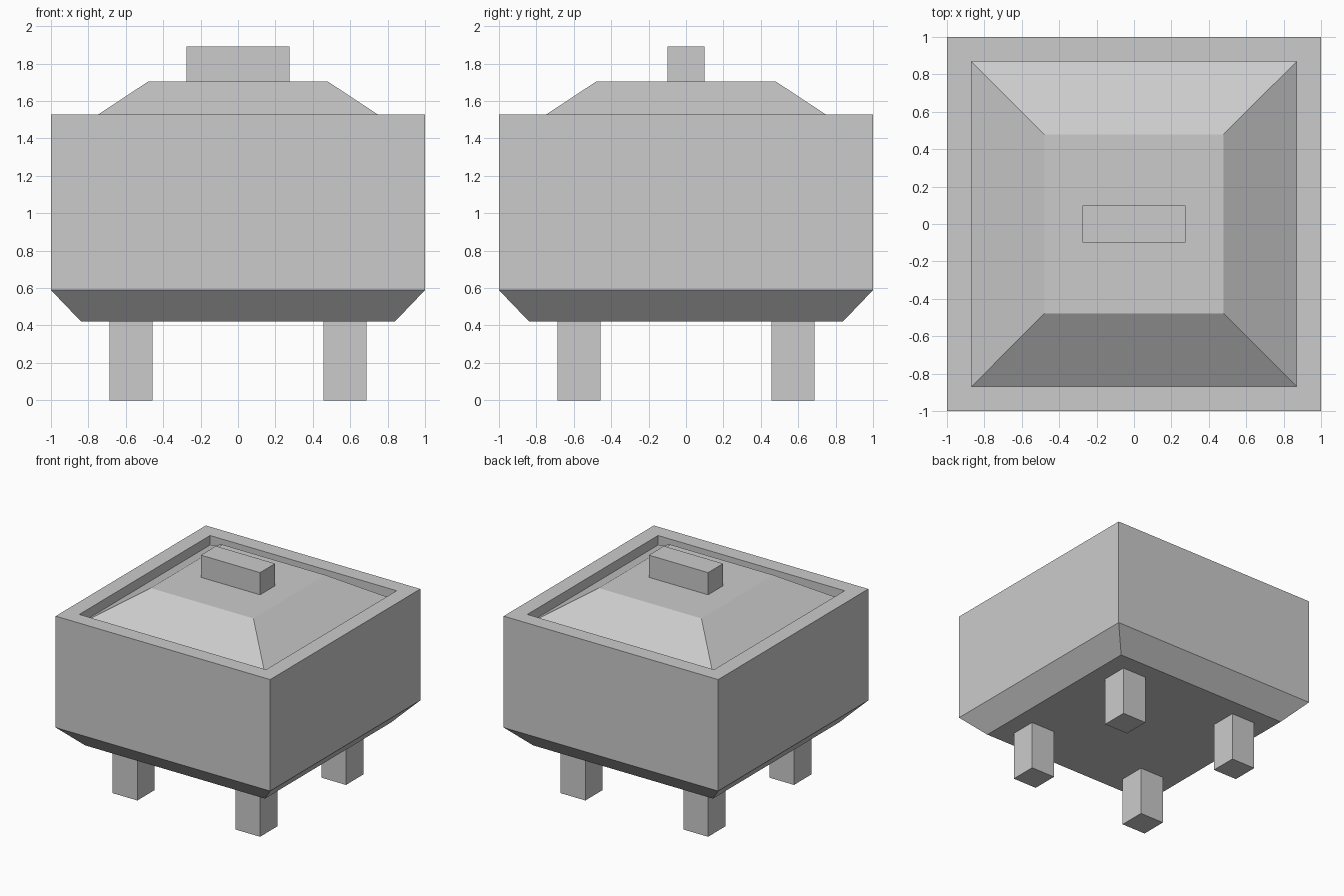
import bpy, bmesh

if "Cube" in bpy.data.objects:
    bpy.data.objects.remove(bpy.data.objects["Cube"])


def add_object(name, bm):
    bmesh.ops.recalc_face_normals(bm, faces=bm.faces[:])
    mesh = bpy.data.meshes.new(name)
    bm.to_mesh(mesh)
    bm.free()
    obj = bpy.data.objects.new(name, mesh)
    bpy.context.collection.objects.link(obj)
    return obj


def square_loft(name, profile, cap_bottom=False, cap_top=False):
    """Stack square rings given as (half width, z) and bridge them."""
    bm = bmesh.new()
    corners = ((-1, -1), (1, -1), (1, 1), (-1, 1))
    rings = [[bm.verts.new((sx * r, sy * r, z)) for sx, sy in corners]
             for r, z in profile]
    for a, b in zip(rings, rings[1:]):
        for i in range(4):
            j = (i + 1) % 4
            bm.faces.new((a[i], a[j], b[j], b[i]))
    if cap_bottom:
        bm.faces.new(rings[0][::-1])
    if cap_top:
        bm.faces.new(rings[-1])
    return add_object(name, bm)


def box(name, center, size):
    bm = bmesh.new()
    bmesh.ops.create_cube(bm, size=1)
    bmesh.ops.scale(bm, vec=size, verts=bm.verts)
    obj = add_object(name, bm)
    obj.location = center
    return obj


SEAT_Z = 1.447   # where the lid meets the inside of the rim
LID_TOP = 1.705
BASE_Z = 0.42

# Body: chamfered base, straight walls, flat rim, shallow recess for the lid
square_loft("pot_body", [(0.838, BASE_Z), (1.0, 0.589), (1.0, 1.528),
                         (0.87, 1.528), (0.87, SEAT_Z)], cap_bottom=True)

# Lid: truncated pyramid sitting in the recess
square_loft("lid", [(0.87, SEAT_Z), (0.479, LID_TOP)], cap_top=True)

# Handle on the lid
handle_top = 1.892
box("lid_handle", (0, 0, (LID_TOP + handle_top) / 2),
    (0.552, 0.2, handle_top - LID_TOP))

# Four square legs
for side, sx in (("left", -1), ("right", 1)):
    for end, sy in (("front", -1), ("back", 1)):
        box(f"{end}_{side}_leg", (sx * 0.572, sy * 0.572, BASE_Z / 2),
            (0.23, 0.23, BASE_Z))
